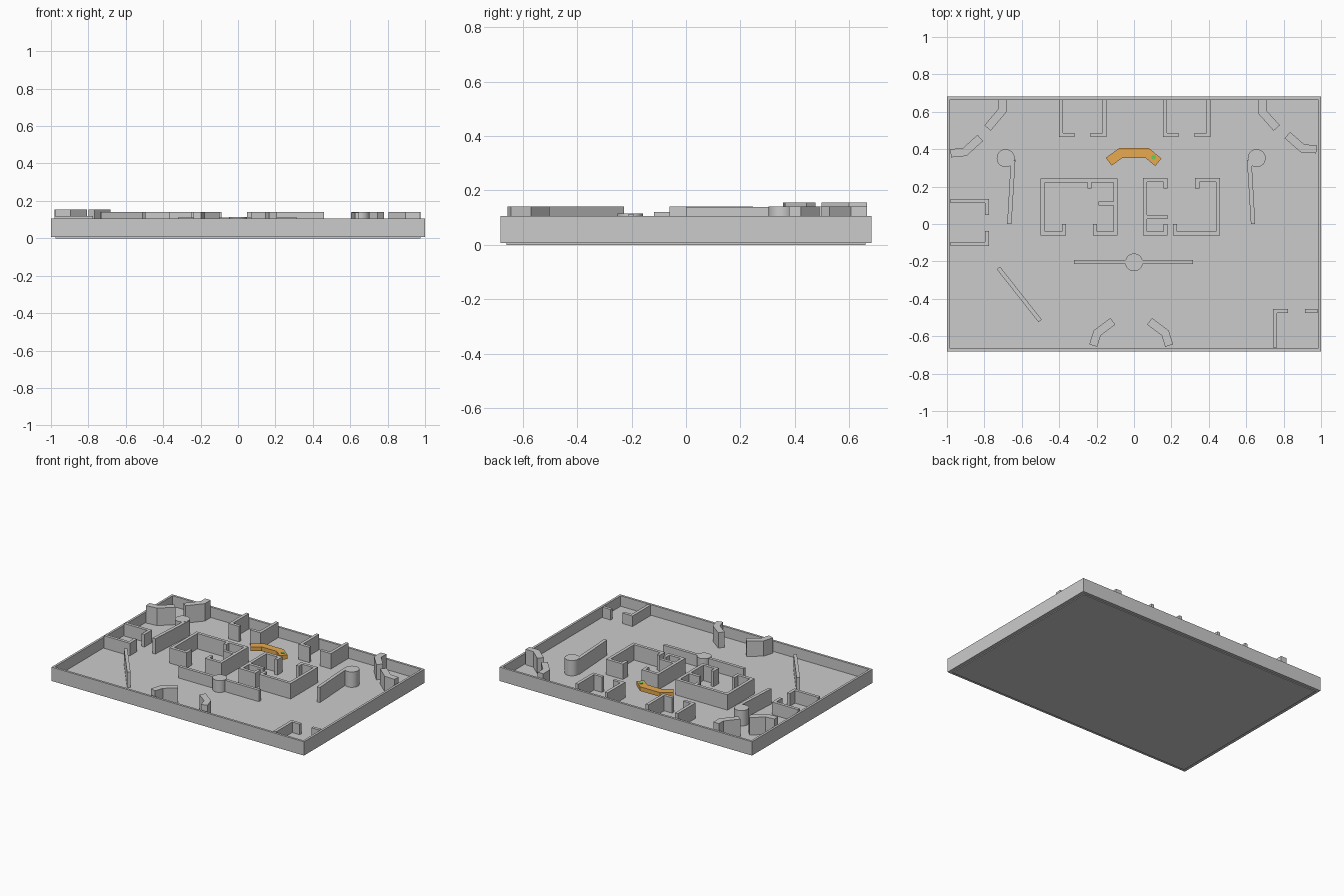
import bpy, bmesh, math
from mathutils import Vector

if "Cube" in bpy.data.objects:
    bpy.data.objects.remove(bpy.data.objects["Cube"])

FLOOR = 0.03
MIRROR = -0.03   # repeated parts mirror as x -> MIRROR - x


def finish(name, bm, color=None):
    bmesh.ops.recalc_face_normals(bm, faces=bm.faces)
    me = bpy.data.meshes.new(name)
    bm.to_mesh(me)
    bm.free()
    ob = bpy.data.objects.new(name, me)
    bpy.context.collection.objects.link(ob)
    if color:
        mat = bpy.data.materials.new(name + "_paint")
        mat.diffuse_color = color
        mat.use_nodes = True
        mat.node_tree.nodes["Principled BSDF"].inputs["Base Color"].default_value = mat.diffuse_color
        me.materials.append(mat)
    return ob


def prism(bm, pts, z0, z1):
    f = bm.faces.new([bm.verts.new((p[0], p[1], z0)) for p in pts])
    r = bmesh.ops.extrude_face_region(bm, geom=[f])
    for v in r["geom"]:
        if isinstance(v, bmesh.types.BMVert):
            v.co.z = z1


def ribbon(path, width):
    """Mitred outline of a polyline of constant width."""
    p = [Vector(q) for q in path]
    d = [(b - a).normalized() for a, b in zip(p, p[1:])]
    n = [Vector((-v.y, v.x)) for v in d]
    left, right = [], []
    for i, q in enumerate(p):
        a, b = n[max(i - 1, 0)], n[min(i, len(n) - 1)]
        m = (a + b) / (1 + a.dot(b)) * width / 2
        left.append(q + m)
        right.append(q - m)
    return left + right[::-1]


def walls(name, paths, top, width=0.022, base=FLOOR, color=None):
    bm = bmesh.new()
    for path in paths:
        prism(bm, ribbon(path, width), base, top)
    return finish(name, bm, color)


def disc(name, x, y, r, z0, z1, color=None, sides=32):
    bm = bmesh.new()
    prism(bm, [(x + r * math.cos(2 * math.pi * i / sides),
                y + r * math.sin(2 * math.pi * i / sides)) for i in range(sides)], z0, z1)
    ob = finish(name, bm, color)
    bpy.context.view_layer.objects.active = ob
    ob.select_set(True)
    bpy.ops.object.shade_smooth_by_angle()
    ob.select_set(False)


def flip(path):
    return [(MIRROR - x, y) for x, y in path]


def rect(x0, y0, x1, y1):
    return [(x0, y0), (x1, y0), (x1, y1), (x0, y1)]


# tray with a raised rim, on a slightly smaller base plate
bm = bmesh.new()
prism(bm, rect(-1, -0.682, 1, 0.682), 0.006, 0.105)
bm.faces.ensure_lookup_table()
bmesh.ops.recalc_face_normals(bm, faces=bm.faces)
top = max(bm.faces, key=lambda f: f.calc_center_median().z)
bmesh.ops.inset_region(bm, faces=[top], thickness=0.023)
hole = bmesh.ops.extrude_discrete_faces(bm, faces=[top])["faces"][0]
for v in hole.verts:
    v.co.z = FLOOR
finish("tray", bm)
bm = bmesh.new()
prism(bm, rect(-0.975, -0.66, 0.975, 0.66), 0, 0.006)
finish("base_plate", bm)

# two central rooms
walls("left_room", [
    [(-0.375, 0.0), (-0.375, -0.05), (-0.488, -0.05), (-0.488, 0.233),
     (-0.099, 0.233), (-0.099, -0.05), (-0.208, -0.05), (-0.208, 0.0)],
    [(-0.237, 0.223), (-0.237, 0.19)],
    [(-0.19, 0.11), (-0.109, 0.11)]], 0.14)
walls("right_room", [
    [(0.169, 0.19), (0.169, 0.236), (0.058, 0.236), (0.058, -0.05), (0.169, -0.05), (0.169, 0.0)],
    [(0.338, 0.19), (0.338, 0.236), (0.449, 0.236), (0.449, -0.05), (0.219, -0.05), (0.219, 0.0)],
    [(0.068, 0.037), (0.18, 0.037)]], 0.14)

# stalls along the back wall
for side, x0 in (("left", -0.39), ("right", 0.166)):
    x1 = x0 + 0.233
    walls("back_stall_" + side, [
        [(x0, 0.665), (x0, 0.476), (x0 + 0.073, 0.476)],
        [(x1, 0.665), (x1, 0.476), (x1 - 0.075, 0.476)]], 0.14)

# side room and front corner room
walls("side_room", [
    [(-0.98, 0.122), (-0.785, 0.122), (-0.785, 0.048)],
    [(-0.98, -0.107), (-0.785, -0.107), (-0.785, -0.038)]], 0.12)
walls("corner_room", [
    [(0.753, -0.66), (0.753, -0.466), (0.823, -0.466)],
    [(0.915, -0.466), (0.98, -0.466)]], 0.105)

# slanted divider
walls("slanted_wall", [[(-0.725, -0.235), (-0.502, -0.518)]], 0.14)

# low centre wall with round post
walls("centre_wall", [[(-0.32, -0.203), (0.315, -0.203)]], 0.112)
disc("centre_post", 0, -0.205, 0.047, FLOOR, 0.115)

# posts with a tapering arm
arm = [(-0.66, 0.315), (-0.634, 0.345), (-0.655, 0.0), (-0.678, 0.0)]
for side, pts, x in (("left", arm, -0.686), ("right", flip(arm), 0.656)):
    bm = bmesh.new()
    prism(bm, pts, FLOOR, 0.139)
    finish("arm_" + side, bm)
    disc("post_" + side, x, 0.352, 0.048, FLOOR, 0.14)

# bent barrier blocks
W = 0.044
walls("barrier_back_left", [
    [(-0.704, 0.665), (-0.704, 0.607), (-0.783, 0.513)],
    [(-0.98, 0.378), (-0.905, 0.385), (-0.822, 0.46)]], 0.155, W)
walls("barrier_back_right", [
    [(0.687, 0.665), (0.687, 0.598), (0.763, 0.513)],
    [(0.975, 0.4), (0.903, 0.403), (0.82, 0.475)]], 0.14, W)
front = [(-0.218, -0.65), (-0.197, -0.583), (-0.113, -0.52)]
walls("barrier_front", [front, flip(front)], 0.14, W)

# coloured bent beam with a peg
walls("beam", [[(-0.135, 0.333), (-0.07, 0.38), (0.07, 0.38), (0.13, 0.33)]],
      0.105, 0.052, 0.075, (0.8, 0.4, 0.08, 1))
disc("peg", 0.105, 0.357, 0.012, 0.075, 0.109, (0.15, 0.6, 0.1, 1), 16)
